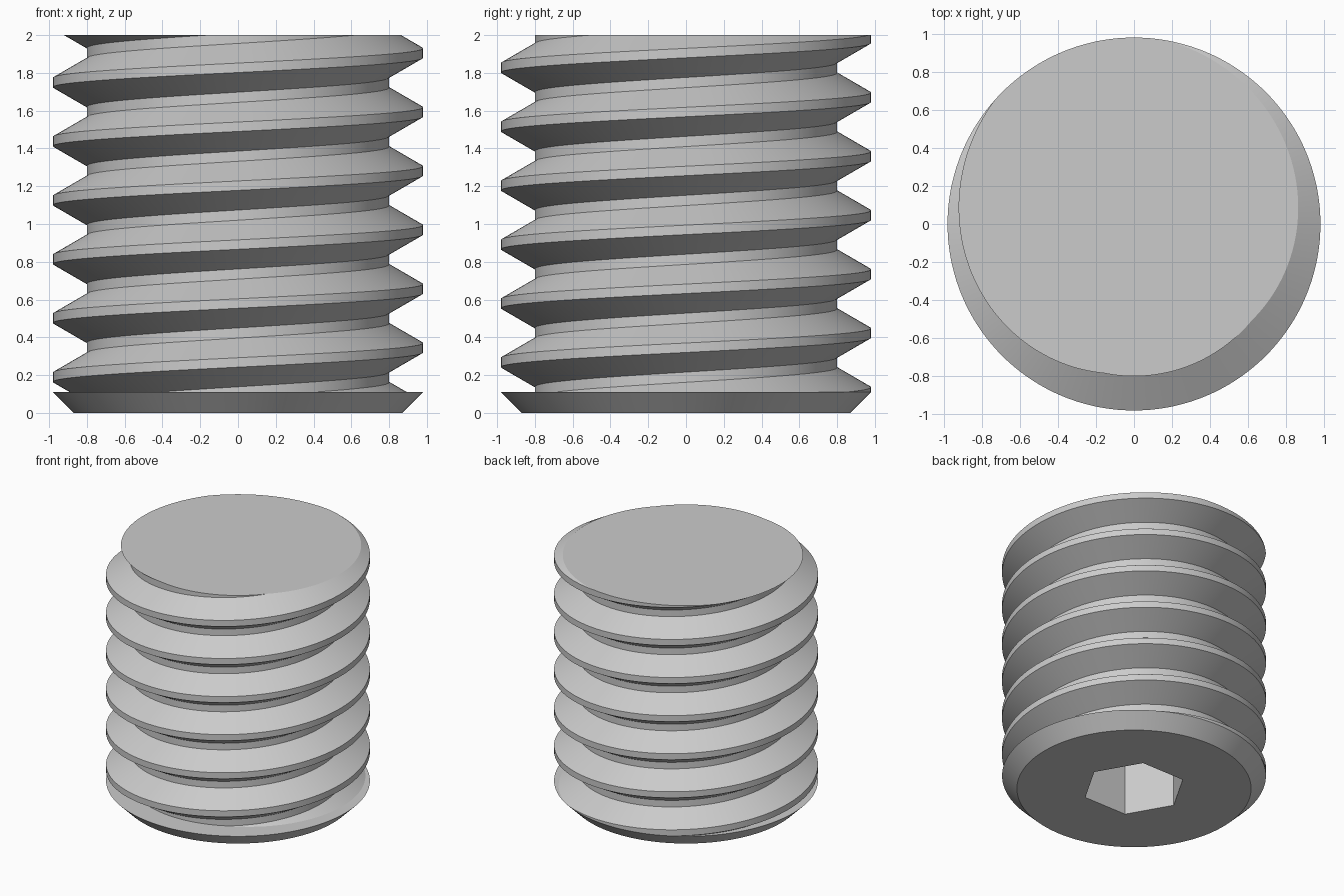
import bpy, bmesh, math

if "Cube" in bpy.data.objects:
    bpy.data.objects.remove(bpy.data.objects["Cube"])

SEG = 144                      # segments round the axis
R_MAJOR, R_MINOR = 0.98, 0.80  # crest and root radius
PITCH, CREST, ROOT = 0.312, 0.05, 0.054
FLANK = (PITCH - CREST - ROOT) / 2
CREST_Z = 1.593                # height of one crest at angle zero
Z_LOW, Z_TOP = 0.11, 2.0
HEX_R, HEX_DEPTH = 0.385, 0.7

steel = bpy.data.materials.new("steel grey")
steel.diffuse_color = (0.6, 0.6, 0.6, 1)
steel.use_nodes = True
steel.node_tree.nodes["Principled BSDF"].inputs["Base Color"].default_value = steel.diffuse_color


def finish(bm, name):
    bmesh.ops.remove_doubles(bm, verts=bm.verts, dist=1e-5)
    mesh = bpy.data.meshes.new(name)
    bm.to_mesh(mesh)
    bm.free()
    mesh.materials.append(steel)
    ob = bpy.data.objects.new(name, mesh)
    bpy.context.collection.objects.link(ob)
    bpy.ops.object.select_all(action='DESELECT')
    ob.select_set(True)
    bpy.context.view_layer.objects.active = ob
    bpy.ops.object.shade_smooth_by_angle(angle=math.radians(20))
    return ob


def polar(r, a, z):
    return (r * math.cos(a), r * math.sin(a), z)


# Threaded shank: a stacked tooth profile swept one turn while rising one pitch
tooth = [(R_MAJOR, -CREST / 2), (R_MAJOR, CREST / 2),
         (R_MINOR, CREST / 2 + FLANK), (R_MINOR, CREST / 2 + FLANK + ROOT)]
profile = [(r, CREST_Z + z + k * PITCH) for k in range(-7, 4) for r, z in tooth]
bm = bmesh.new()
columns = []
for i in range(SEG + 1):
    a = 2 * math.pi * i / SEG
    columns.append([bm.verts.new(polar(r, a, z + PITCH * i / SEG)) for r, z in profile])
for c, d in zip(columns, columns[1:]):
    for j in range(len(profile) - 1):
        bm.faces.new((c[j], d[j], d[j + 1], c[j + 1]))
bmesh.ops.remove_doubles(bm, verts=bm.verts, dist=1e-5)

# Trim the shank flat at both ends and close the top
for z, n in ((Z_LOW, -1), (Z_TOP, 1)):
    bmesh.ops.bisect_plane(bm, geom=bm.verts[:] + bm.edges[:] + bm.faces[:],
                           plane_co=(0, 0, z), plane_no=(0, 0, n), clear_outer=True)
rim = [v for v in bm.verts if abs(v.co.z - Z_TOP) < 1e-4]
rim.sort(key=lambda v: math.atan2(v.co.y, v.co.x))
cap = bm.faces.new(rim)
cap.normal_update()
if cap.normal.z < 0:
    cap.normal_flip()
finish(bm, "threaded_shank")

# Chamfered end with a hexagonal key socket, built as rings
def hexagon(a):
    return HEX_R * math.cos(math.pi / 6) / math.cos(a % (math.pi / 3) - math.pi / 6)


rings = [(None, HEX_DEPTH), (None, 0), (0.87, 0), (R_MAJOR, Z_LOW), (0.70, Z_LOW)]
bm = bmesh.new()
loops = []
for r, z in rings:
    angles = [2 * math.pi * i / SEG for i in range(SEG)]
    loops.append([bm.verts.new(polar(r or hexagon(a + 1e-9), a, z)) for a in angles])
for lo, hi in zip(loops, loops[1:]):
    for i in range(SEG):
        k = (i + 1) % SEG
        bm.faces.new((lo[i], lo[k], hi[k], hi[i]))
bm.faces.new(loops[0][::-1])   # socket floor
finish(bm, "chamfered_socket_end")
